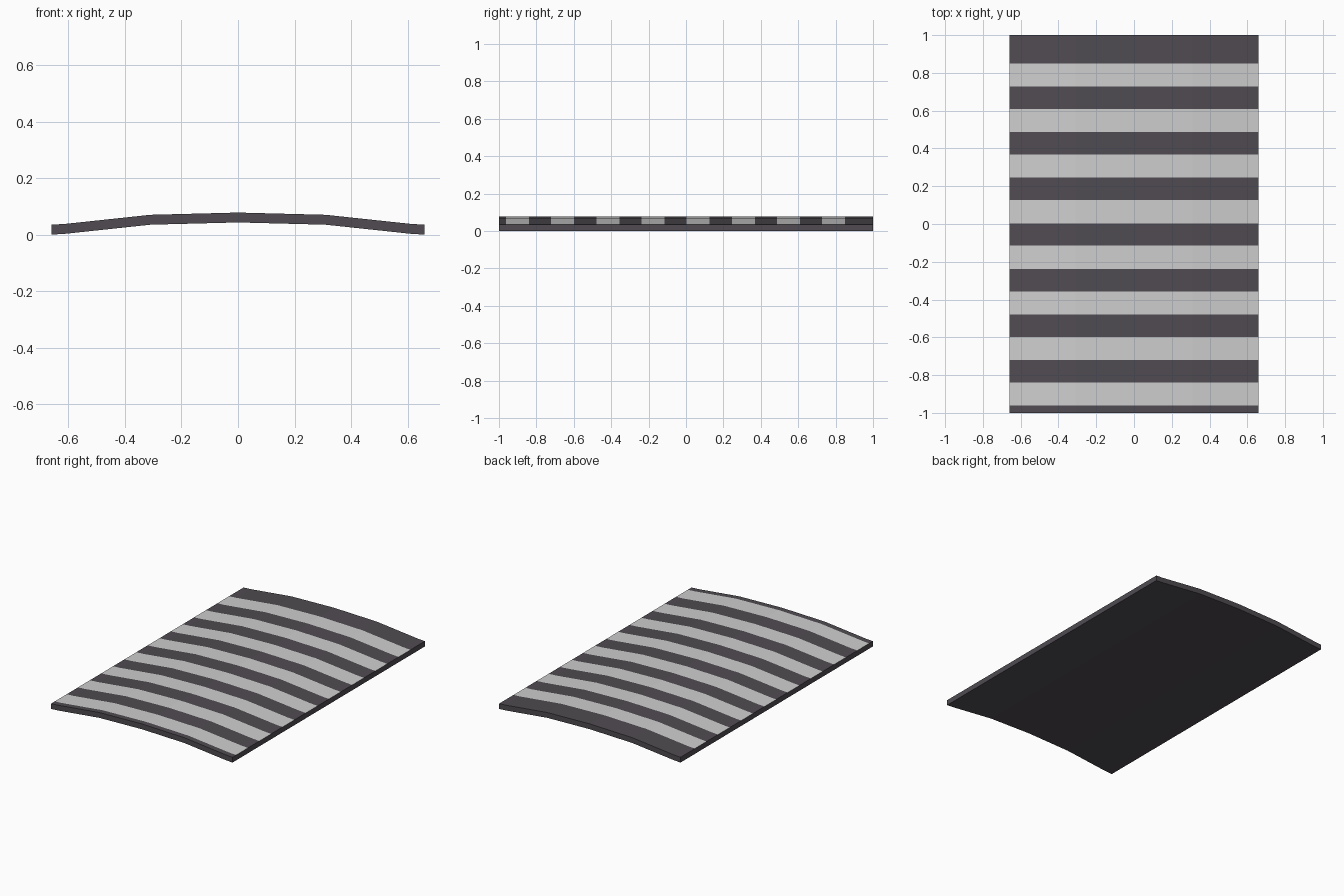
import bpy, bmesh

if "Cube" in bpy.data.objects:
    bpy.data.objects.remove(bpy.data.objects["Cube"])

def material(name, rgb):
    m = bpy.data.materials.new(name)
    m.diffuse_color = (*rgb, 1)
    m.use_nodes = True
    m.node_tree.nodes["Principled BSDF"].inputs["Base Color"].default_value = m.diffuse_color
    return m

dark = material("dark asphalt", (0.080, 0.071, 0.083))
white = material("pale paint", (0.62, 0.62, 0.62))

# Arched cross-section: x and underside height
THICK = 0.035
half = [(0.66, 0.0), (0.61, 0.003), (0.31, 0.035)]
section = [(-x, z) for x, z in half] + [(0, 0.043)] + [(x, z) for x, z in reversed(half)]

# Stripe boundaries along y: eight pale bands between dark ones
cuts = [-1.0]
for i in range(8):
    start = -0.962 + i * 0.2414
    cuts += [start, start + 0.123]
cuts.append(1.0)

bm = bmesh.new()
top = [[bm.verts.new((x, y, z + THICK)) for x, z in section] for y in cuts]
low = [[bm.verts.new((x, y, z)) for x, z in section] for y in cuts]
rows, cols = len(cuts) - 1, len(section) - 1

# Top and underside, with every second band of the top painted
for j in range(rows):
    for i in range(cols):
        f = bm.faces.new((top[j][i], top[j][i + 1], top[j + 1][i + 1], top[j + 1][i]))
        f.material_index = j % 2
        bm.faces.new((low[j][i], low[j + 1][i], low[j + 1][i + 1], low[j][i + 1]))
    # Long side walls
    for i in (0, cols):
        bm.faces.new((low[j][i], low[j + 1][i], top[j + 1][i], top[j][i]))

# Front and back end walls
for j in (0, rows):
    for i in range(cols):
        bm.faces.new((low[j][i], low[j][i + 1], top[j][i + 1], top[j][i]))

bmesh.ops.recalc_face_normals(bm, faces=bm.faces)
mesh = bpy.data.meshes.new("striped_road_crossing")
bm.to_mesh(mesh)
bm.free()
mesh.materials.append(dark)
mesh.materials.append(white)
road = bpy.data.objects.new("striped_road_crossing", mesh)
bpy.context.collection.objects.link(road)
